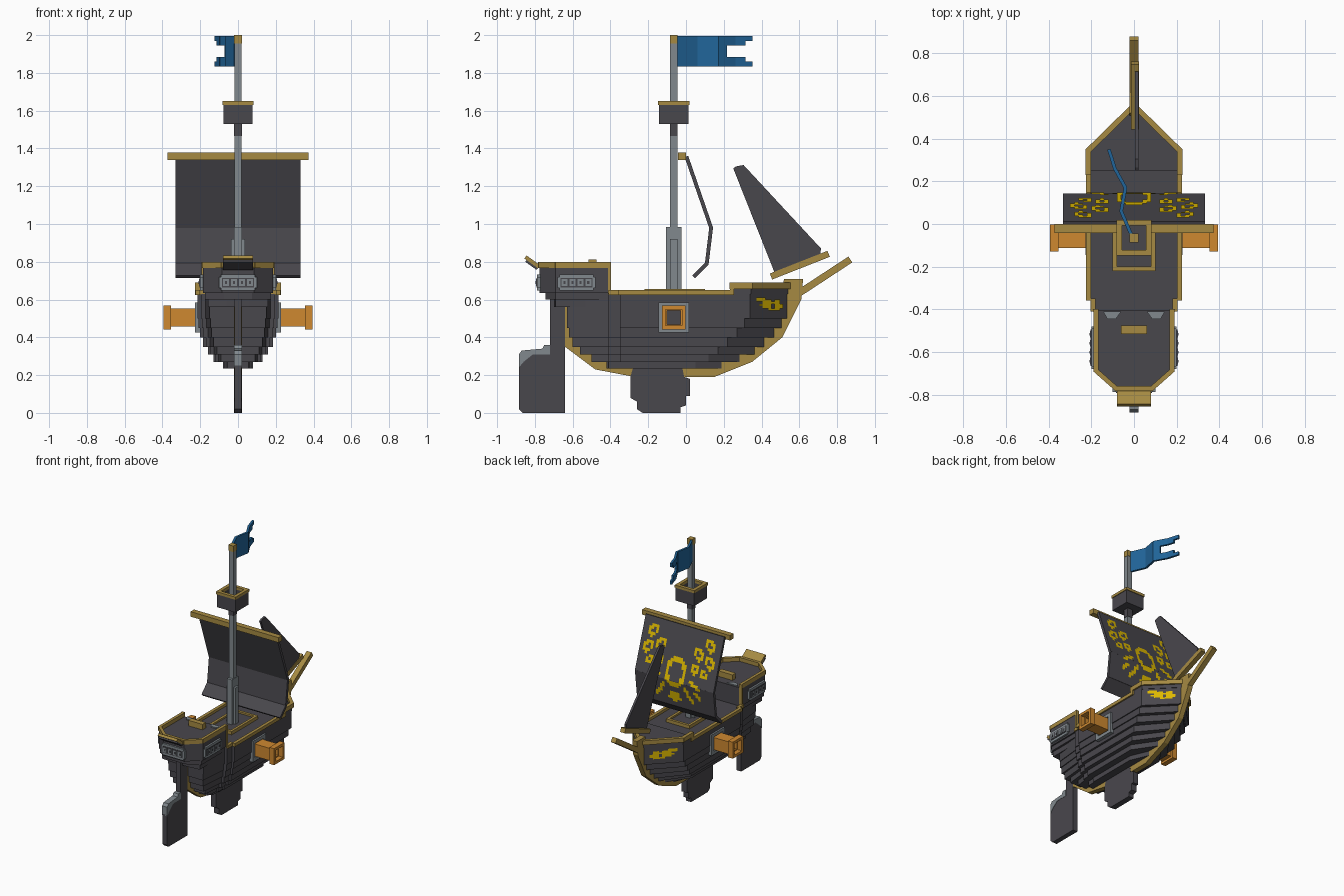
import bpy
import bmesh
from mathutils import Vector

cube = bpy.data.objects.get("Cube")
if cube:
    bpy.data.objects.remove(cube)


def material(name, r, g, b):
    m = bpy.data.materials.new(name)
    m.use_nodes = True
    m.diffuse_color = (r, g, b, 1)
    m.node_tree.nodes["Principled BSDF"].inputs["Base Color"].default_value = (r, g, b, 1)
    return m


DARK = material("dark wood", .066, .063, .073)
GOLD = material("gold trim", .38, .255, .055)
GREY = material("grey metal", .22, .25, .27)
ORANGE = material("orange cannon", .62, .25, .03)
BLUE = material("blue flag", .015, .13, .32)
YELLOW = material("yellow emblem", .72, .48, .0)


def finish(name, bm, mat):
    mesh = bpy.data.meshes.new(name)
    bm.to_mesh(mesh)
    bm.free()
    mesh.materials.append(mat)
    bpy.context.collection.objects.link(bpy.data.objects.new(name, mesh))


def make(name, mat, *solids):
    """Each solid is (axis, outline, low, high); an x outline is in (y, z)."""
    bm = bmesh.new()
    for axis, outline, lo, hi in solids:
        def at(p, h):
            return {"x": (h, *p), "y": (p[0], h, p[1]), "z": (*p, h)}[axis]
        a = [bm.verts.new(at(p, lo)) for p in outline]
        b = [bm.verts.new(at(p, hi)) for p in outline]
        bm.faces.new(a)
        bm.faces.new(b[::-1])
        for i in range(len(a)):
            j = (i + 1) % len(a)
            bm.faces.new((a[j], a[i], b[i], b[j]))
    bmesh.ops.recalc_face_normals(bm, faces=bm.faces)
    finish(name, bm, mat)


def box(x0, x1, y0, y1, z0, z1):
    return ("z", [(x0, y0), (x1, y0), (x1, y1), (x0, y1)], z0, z1)


def strip(p, q, t, grow=0):
    p, q = Vector(p), Vector(q)
    d = (q - p).normalized()
    n = Vector((-d.y, d.x)) * t / 2
    p, q = p - d * grow, q + d * grow
    return [tuple(v) for v in (p + n, q + n, q - n, p - n)]


def path(points, t, lo, hi, axis="z", grow=0):
    return [(axis, strip(p, q, t, grow), lo, hi) for p, q in zip(points, points[1:])]


def mirrored(half):
    return half + [(-x, y) for x, y in reversed(half)]


def cells(name, rows, place):
    """Thin painted pixels; place(column, row) gives a corner on the surface."""
    bm = bmesh.new()
    for side in (1, -1):
        for r, row in enumerate(rows):
            for c, mark in enumerate(row):
                if mark == "#":
                    quad = [place(c, r), place(c, r + 1), place(c + 1, r + 1), place(c + 1, r)]
                    verts = [bm.verts.new((v[0] * side, v[1], v[2])) for v in quad]
                    bm.faces.new(verts[::-side])
    finish(name, bm, YELLOW)


# Hull: stacked planks, narrower towards the keel
layers = [(.50, .63, .215, -.63, .34, .54), (.45, .50, .208, -.63, .31, .51),
          (.40, .45, .20, -.62, .27, .47), (.35, .40, .185, -.60, .22, .42),
          (.31, .35, .16, -.56, .17, .37), (.27, .31, .13, -.50, .12, .29),
          (.235, .27, .08, -.42, .05, .20)]
make("hull", DARK, *[
    ("z", mirrored([(w * .7, ys), (w * .8, -.41), (w * .91, -.41), (w * .91, -.35),
                    (w, -.35), (w, sh), (.015, bow)]), z0, z1)
    for z0, z1, w, ys, sh, bow in layers])
make("foredeck", DARK, ("z", mirrored([(.215, .25), (.215, .345), (.01, .55)]), .63, .665))

# Gold keel and stem, dark keel fin
make("keel", GOLD, ("x", [(-.64, .57), (-.64, .35), (-.48, .23), (-.27, .19), (.15, .19),
                          (.35, .27), (.51, .40), (.61, .60), (.62, .71), (.52, .71),
                          (.48, .55), (.3, .4), (-.3, .4), (-.58, .57)], -.02, .02))
make("keel_fin", DARK, ("x", [(-.28, .24), (-.295, .19), (-.295, .08), (-.26, .06), (-.26, .02),
                              (-.23, 0), (-.03, 0), (-.03, .03), (.0, .04), (.0, .09),
                              (.02, .09), (.02, .18), (-.01, .19), (-.02, .24)], -.022, .022))

# Rudder
make("rudder", DARK, ("x", [(-.885, .02), (-.865, 0), (-.64, 0), (-.64, .6), (-.72, .6),
                            (-.72, .32), (-.82, .31), (-.885, .25)], -.019, .019))
make("rudder_trim", GREY, ("x", [(-.885, .24), (-.885, .31), (-.87, .33), (-.76, .34), (-.75, .36),
                                 (-.72, .36), (-.72, .31), (-.81, .31), (-.86, .27)], -.021, .021))

# Deck rails
rails = []
for s in (1, -1):
    rails += path([(s * .192, -.41), (s * .192, -.35)], .024, .625, .65)
    rails += path([(s * .214, -.36), (s * .214, .25)], .024, .625, .65)
    rails += path([(s * .214, .235), (s * .214, .345), (0, .555)], .026, .657, .69, grow=.006)
    rails += path([(s * .214, .232), (s * .214, .255)], .026, .625, .69)
make("deck_rail", GOLD, *rails)

# Hatch around the mast
make("hatch", DARK, box(-.09, .09, -.21, .09, .62, .642))
make("hatch_frame", GOLD, *path([(-.09, -.21), (.09, -.21), (.09, .09), (-.09, .09), (-.09, -.21)],
                                .02, .625, .655, grow=.01))

# Stern cabin
def cabin(w, back):
    return mirrored([(w, -.405), (w, -.69), (w - .1, back)])


make("stern_cabin", DARK, ("z", cabin(.16, -.70), .56, .60), ("z", cabin(.175, -.745), .60, .635),
     ("z", cabin(.186, -.775), .635, .77))
make("cabin_rail", GOLD, *path([(.178, -.405), (.178, -.688), (.083, -.772), (-.083, -.772),
                                (-.178, -.688), (-.178, -.405)], .022, .768, .80, grow=.006),
     *[box(s * .182 - .011, s * .182 + .011, -.412, -.398, .63, .80) for s in (1, -1)])
make("stern_board", GOLD, ("x", strip((-.78, .775), (-.85, .825), .02), -.08, .08))
make("stern_board_back", DARK, ("x", strip((-.785, .765), (-.845, .808), .02), -.08, .08))
make("roof_hatch", GOLD, box(-.06, .06, -.515, -.475, .76, .812))
make("roof_fixtures", GREY, *[("z", [(s * .06, -.41), (s * .145, -.41), (s * .125, -.445),
                                     (s * .085, -.445)], .74, .778) for s in (1, -1)])

# Cabin windows: frame, dark opening, four panes, on the stern and both sides
frames, openings, panes = [], [], []


def window(place):
    frames.append(place(-.1, .1, .66, .72, .014))
    frames.append(place(-.09, .09, .647, .733, .014))
    openings.append(place(-.085, .085, .665, .715, .017))
    for i in range(4):
        c = -.063 + i * .042
        panes.append(place(c - .016, c + .016, .672, .708, .02))
        openings.append(place(c - .006, c + .006, .682, .698, .022))


window(lambda a, b, z0, z1, d: box(a, b, -.775 - d, -.77, z0, z1))
window(lambda a, b, z0, z1, d: box(.18, .186 + d, a - .58, b - .58, z0, z1))
window(lambda a, b, z0, z1, d: box(-.186 - d, -.18, a - .58, b - .58, z0, z1))
make("window_frames", GREY, *frames)
make("window_openings", DARK, *openings)
make("window_panes", GREY, *panes)

# Cannons with square ports and flared muzzles
Y, Z = -.065, .505


def ring(x0, x1, outer, inner):
    lo, hi = sorted((x0, x1))
    return [box(lo, hi, Y - outer, Y + outer, Z + inner, Z + outer),
            box(lo, hi, Y - outer, Y + outer, Z - outer, Z - inner),
            box(lo, hi, Y - outer, Y - inner, Z - inner, Z + inner),
            box(lo, hi, Y + inner, Y + outer, Z - inner, Z + inner)]


for s, side in ((1, "left"), (-1, "right")):
    make(side + "_cannon_port", GREY, *ring(s * .19, s * .228, .08, .055))
    make(side + "_cannon", ORANGE, *ring(s * .2, s * .36, .047, .036),
         *ring(s * .355, s * .395, .063, .043))
    make(side + "_cannon_bore", DARK, box(min(s * .2, s * .3), max(s * .2, s * .3),
                                          Y - .04, Y + .04, Z - .04, Z + .04))

# Mast
make("mast", GREY, box(-.019, .019, Y - .019, Y + .019, .62, 1.96))
make("mast_base", GREY, box(-.037, .037, Y - .02, Y + .02, .62, .92),
     box(-.021, .021, Y - .04, Y + .04, .62, .985))
make("mast_tip", GOLD, box(-.021, .021, Y - .021, Y + .021, 1.955, 2.0))
make("mast_collar", DARK, box(-.021, .021, Y - .021, Y + .021, 1.465, 1.535))

# Lookout basket
square = [(-.07, Y - .07), (.07, Y - .07), (.07, Y + .07), (-.07, Y + .07), (-.07, Y - .07)]
make("lookout_basket", DARK, box(-.075, .075, Y - .075, Y + .075, 1.53, 1.55),
     *path(square, .016, 1.53, 1.635, grow=.008))
make("lookout_rim", GOLD, *path(square, .026, 1.63, 1.65, grow=.013))

# Main sail and yard
make("yard", GOLD, box(-.372, .372, -.042, .0, 1.34, 1.378))
sail = [Vector(p) for p in ((.003, 1.355), (.133, .98), (.11, .79), (.042, .722))]
make("main_sail", DARK, *path(sail, .02, -.332, .332, axis="x", grow=.003))


def on_sail(c, r):
    s = r * .0198
    for a, b in zip(sail, sail[1:]):
        if s <= (b - a).length:
            p = a.lerp(b, s / (b - a).length)
            return (c * .02, p.x + .0155, p.y)
        s -= (b - a).length


half_emblem = ["", "",
               "..........###",
               "..........#.##",
               "..........#..#",
               "...........###",
               "......###...#",
               "......#.##..",
               "......#..#.###",
               ".......###.#.##",
               "........#..#..#",
               "##..........###",
               "###...###....#",
               "..##..#.#.##",
               "..##..###.#.#",
               "...#...#..###",
               "...#",
               "...#",
               "..##..##",
               "..##...###",
               "###......##",
               "##..#",
               "....##..##",
               ".....#...##",
               "##...##...#",
               "##....##",
               "###....#",
               "#"]
cells("sail_emblem", half_emblem, on_sail)

# Bow emblem on both slanted faces
bow_emblem = ["###......",
              "#####.##.",
              "..######.",
              ".####.###",
              "..###.###",
              "....####."]
cells("bow_emblem", bow_emblem, lambda c, r: (
    .219 - (.03 + c * .0156) * .975, .374 + c * .0156, .612 - r * .0118))

# Bowsprit, jib and its boom
make("bowsprit", GOLD, ("x", strip((.60, .635), (.87, .812), .037), -.02, .02))
make("jib_boom", GOLD, ("x", strip((.45, .722), (.755, .842), .034), -.014, .024))
make("jib", DARK, ("x", [(.25, 1.295), (.265, 1.305), (.305, 1.312), (.715, .87), (.71, .84),
                         (.47, .74)], .004, .02))

# Wavy swallow-tailed flag
wave = [(-.015, -.045), (-.06, .06), (-.04, .17), (-.062, .21), (-.09, .26), (-.105, .31), (-.118, .35)]
make("flag", BLUE, *path(wave[:4], .016, 1.835, 1.995, grow=.003),
     *path(wave[3:6], .016, 1.945, 1.995, grow=.003), *path(wave[3:6], .016, 1.835, 1.885, grow=.003),
     *path(wave[5:], .016, 1.968, 1.995), *path(wave[5:], .016, 1.835, 1.86))
